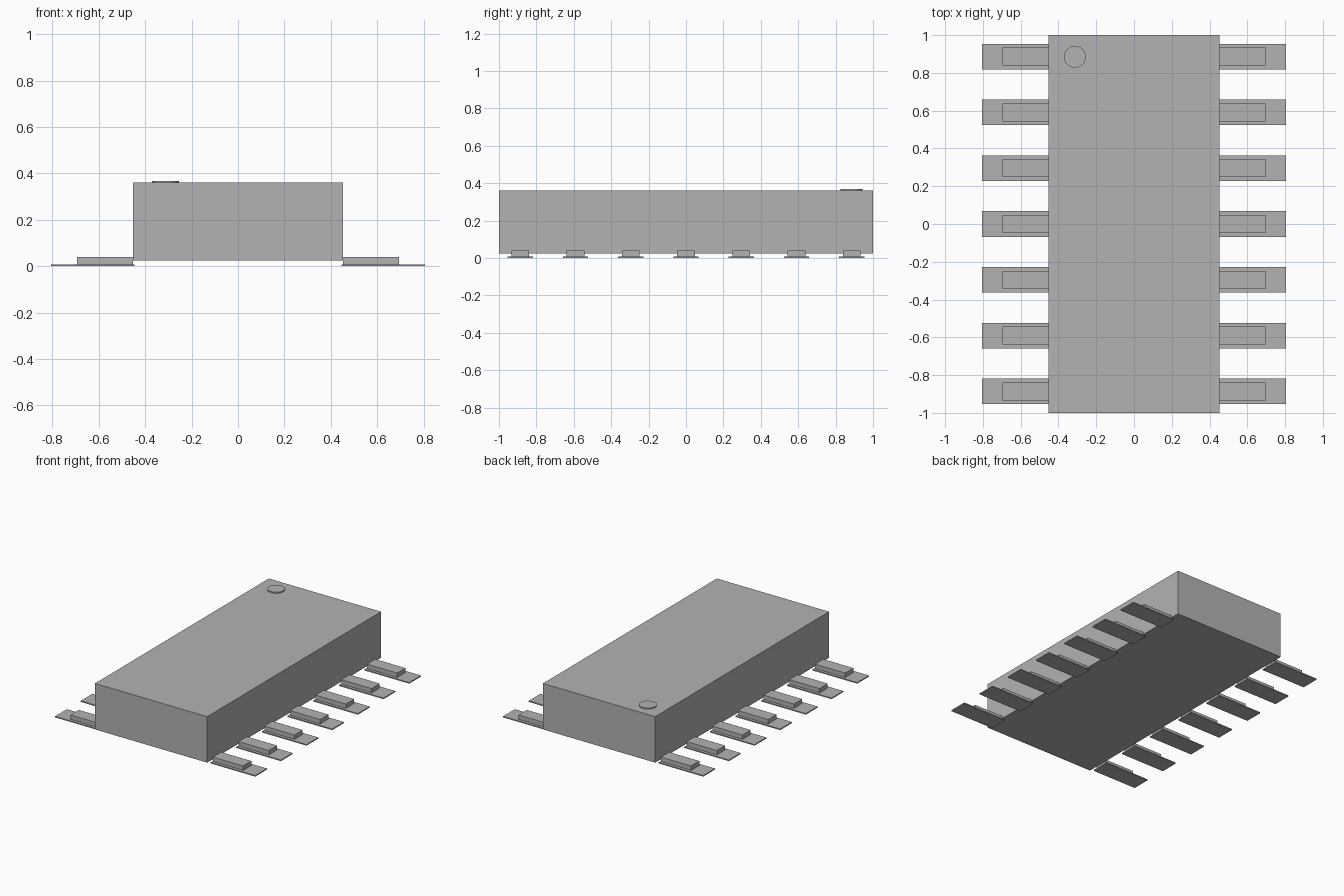
import bpy
import math

if "Cube" in bpy.data.objects:
    bpy.data.objects.remove(bpy.data.objects["Cube"], do_unlink=True)

# Single flat colour
grey = bpy.data.materials.new("plain grey")
grey.use_nodes = True
colour = (0.45, 0.45, 0.45, 1)
grey.diffuse_color = colour
grey.node_tree.nodes["Principled BSDF"].inputs["Base Color"].default_value = colour


def box(name, low, high):
    """Box between two opposite corners."""
    bpy.ops.mesh.primitive_cube_add(size=1)
    obj = bpy.context.object
    obj.name = name
    for v in obj.data.vertices:
        v.co = [(a + b) / 2 + c * (b - a) for a, b, c in zip(low, high, v.co)]
    obj.data.materials.append(grey)
    return obj


# Package body
BODY_X, BODY_BOTTOM, BODY_TOP = 0.452, 0.025, 0.36
box("body", (-BODY_X, -1, BODY_BOTTOM), (BODY_X, 1, BODY_TOP))

# Pads with leads on top, in a row along each side
PINS, PITCH = 7, 0.2953
PAD_HALF, LEAD_HALF, PAD_TOP = 0.0675, 0.0475, 0.008
for side, label in ((1, "left"), (-1, "right")):
    for i in range(PINS):
        y = (i - (PINS - 1) / 2) * PITCH
        pad_x = sorted((side * 0.446, side * 0.806))
        lead_x = sorted((side * BODY_X, side * 0.695))
        box(f"{label}_pad_{i + 1}", (pad_x[0], y - PAD_HALF, 0),
            (pad_x[1], y + PAD_HALF, PAD_TOP))
        box(f"{label}_lead_{i + 1}", (lead_x[0], y - LEAD_HALF, PAD_TOP),
            (lead_x[1], y + LEAD_HALF, 0.04))

# Raised disc marking the first pin
DOT_HEIGHT = 0.008
bpy.ops.mesh.primitive_cylinder_add(
    vertices=32, radius=0.058, depth=DOT_HEIGHT,
    location=(-0.313, 0.885, BODY_TOP + DOT_HEIGHT / 2))
dot = bpy.context.object
dot.name = "pin_one_marker"
dot.data.materials.append(grey)
bpy.ops.object.shade_smooth_by_angle(angle=math.radians(30))
